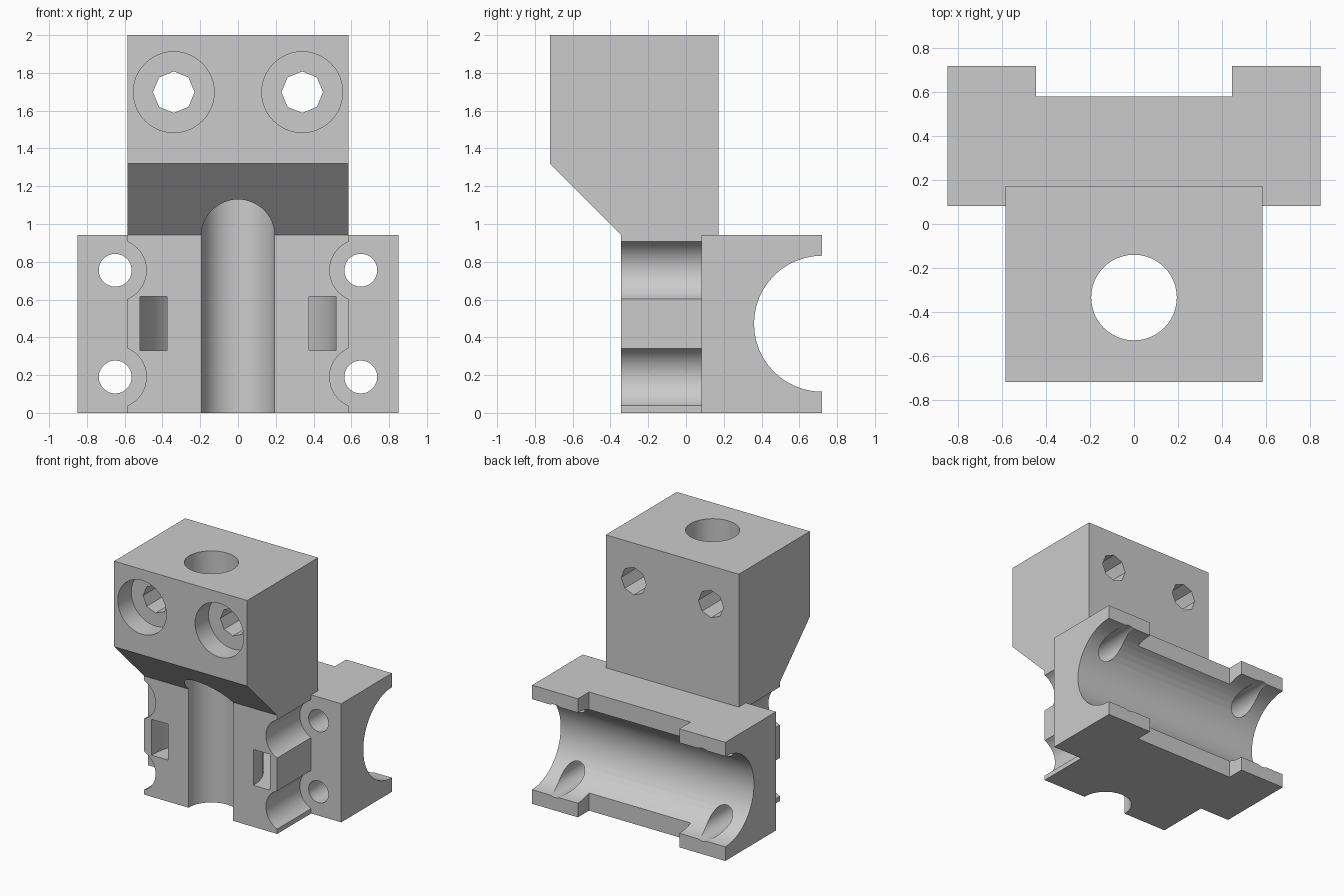
import bpy
import bmesh
import math
from mathutils import Matrix

cube = bpy.data.objects.get("Cube")
if cube:
    bpy.data.objects.remove(cube, do_unlink=True)

grey = bpy.data.materials.new("plain grey")
grey.use_nodes = True
colour = (0.6, 0.6, 0.6, 1)
grey.diffuse_color = colour
grey.node_tree.nodes["Principled BSDF"].inputs["Base Color"].default_value = colour


def make_object(name, bm):
    bmesh.ops.recalc_face_normals(bm, faces=bm.faces)
    mesh = bpy.data.meshes.new(name)
    bm.to_mesh(mesh)
    bm.free()
    mesh.materials.append(grey)
    obj = bpy.data.objects.new(name, mesh)
    bpy.context.collection.objects.link(obj)
    return obj


def box(name, x0, x1, y0, y1, z0, z1):
    bm = bmesh.new()
    size = Matrix.Diagonal((x1 - x0, y1 - y0, z1 - z0, 1))
    centre = Matrix.Translation(((x0 + x1) / 2, (y0 + y1) / 2, (z0 + z1) / 2))
    bmesh.ops.create_cube(bm, size=1, matrix=centre @ size)
    return make_object(name, bm)


def cylinder(name, axis, centre, radius, length, sides=48):
    turn = {"x": Matrix.Rotation(math.pi / 2, 4, "Y"),
            "y": Matrix.Rotation(math.pi / 2, 4, "X"),
            "z": Matrix()}[axis]
    bm = bmesh.new()
    bmesh.ops.create_cone(bm, cap_ends=True, segments=sides, radius1=radius,
                          radius2=radius, depth=length,
                          matrix=Matrix.Translation(centre) @ turn)
    return make_object(name, bm)


def extrude_side_profile(name, points, half_width):
    bm = bmesh.new()
    face = bm.faces.new([bm.verts.new((-half_width, y, z)) for y, z in points])
    result = bmesh.ops.extrude_face_region(bm, geom=[face])
    moved = [v for v in result["geom"] if isinstance(v, bmesh.types.BMVert)]
    bmesh.ops.translate(bm, verts=moved, vec=(2 * half_width, 0, 0))
    return make_object(name, bm)


def combine(target, tool, operation):
    mod = target.modifiers.new(operation.lower(), "BOOLEAN")
    mod.operation = operation
    mod.solver = "EXACT"
    mod.object = tool
    bpy.ops.object.select_all(action="DESELECT")
    bpy.context.view_layer.objects.active = target
    target.select_set(True)
    bpy.ops.object.modifier_apply(modifier=mod.name)
    bpy.data.objects.remove(tool, do_unlink=True)


# Column with an overhanging head, joined to the wide bearing holder
mount = extrude_side_profile("mount_block", [
    (-0.72, 2), (-0.72, 1.32), (-0.343, 0.943),
    (-0.343, 0), (0.172, 0), (0.172, 2)], 0.585)
combine(mount, box("holder", -0.85, 0.85, 0.083, 0.72, 0, 0.943), "UNION")

# Ring channel for a strap, wrapped around the upright bore
bore_y = -0.335
channel = cylinder("strap_channel", "z", (0, bore_y, 0.473), 0.52, 0.285, 64)
core = cylinder("strap_core", "z", (0, bore_y, 0.473), 0.375, 0.6, 64)
combine(channel, core, "DIFFERENCE")

# Upright bore, open bearing seat across the back, and back notch
cutters = [
    channel,
    cylinder("upright_bore", "z", (0, bore_y, 1), 0.195, 3),
    cylinder("bearing_seat", "x", (0, 0.72, 0.472), 0.36, 2),
    box("back_notch", -0.447, 0.447, 0.58, 1, -0.5, 1.2),
]

# Bolt holes, mirrored left and right
for side in (-1, 1):
    x = side * 0.34
    cutters.append(cylinder("head_bolt_hole", "y", (x, 0, 1.698), 0.11, 3, 8))
    cutters.append(cylinder("head_counterbore", "y", (x, -0.755, 1.698), 0.214, 0.41))
    for z in (0.19, 0.755):
        x = side * 0.65
        cutters.append(cylinder("holder_bolt_hole", "y", (x, 0, z), 0.087, 2))
        cutters.append(cylinder("bolt_head_scoop", "y", (x, -0.217, z), 0.165, 0.6))

for cutter in cutters:
    combine(mount, cutter, "DIFFERENCE")

bpy.ops.object.shade_smooth_by_angle(angle=math.radians(25))
